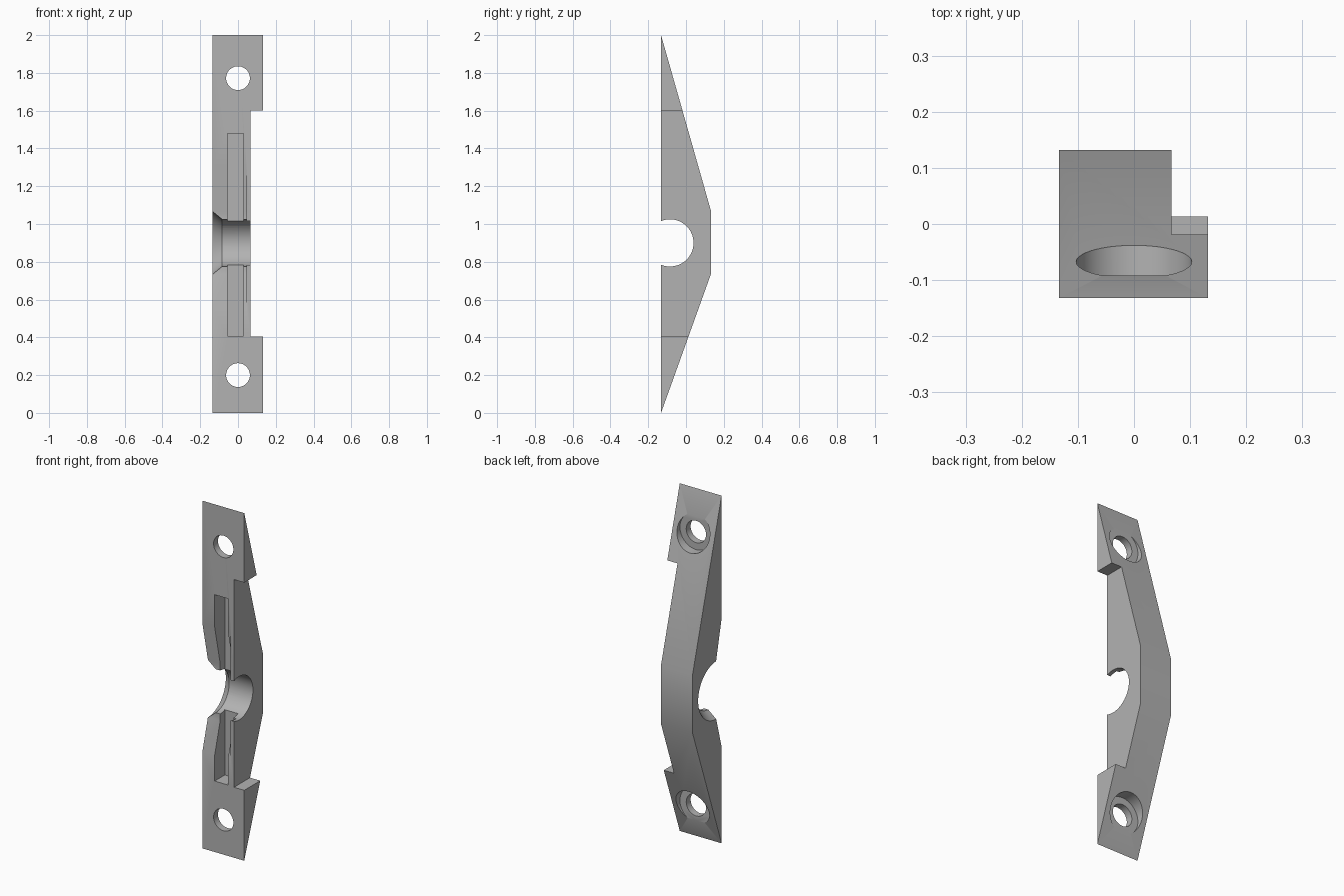
import bpy
import bmesh
import math
from mathutils import Matrix

default = bpy.data.objects.get("Cube")
if default:
    bpy.data.objects.remove(default, do_unlink=True)

grey = bpy.data.materials.new("plain grey")
grey.use_nodes = True
grey.diffuse_color = (0.45, 0.45, 0.45, 1)
grey.node_tree.nodes["Principled BSDF"].inputs["Base Color"].default_value = (0.45, 0.45, 0.45, 1)


def add_object(name, bm):
    bmesh.ops.recalc_face_normals(bm, faces=bm.faces)
    mesh = bpy.data.meshes.new(name)
    bm.to_mesh(mesh)
    bm.free()
    mesh.materials.append(grey)
    obj = bpy.data.objects.new(name, mesh)
    bpy.context.collection.objects.link(obj)
    return obj


def prism(name, profile, x0, x1):
    """Extrude a (y, z) profile along x."""
    bm = bmesh.new()
    face = bm.faces.new([bm.verts.new((x0, y, z)) for y, z in profile])
    ext = bmesh.ops.extrude_face_region(bm, geom=[face])["geom"]
    bmesh.ops.translate(bm, vec=(x1 - x0, 0, 0),
                        verts=[v for v in ext if isinstance(v, bmesh.types.BMVert)])
    return add_object(name, bm)


def box(name, x, y, z):
    return prism(name, [(y[0], z[0]), (y[1], z[0]), (y[1], z[1]), (y[0], z[1])], *x)


def cylinder(name, axis, start, end, centre, r0, r1=None):
    """Cylinder or cone from start to end along x or y."""
    bm = bmesh.new()
    bmesh.ops.create_cone(bm, cap_ends=True, segments=64, radius1=r0,
                          radius2=r0 if r1 is None else r1, depth=end - start)
    mid = (start + end) / 2
    if axis == "x":
        turn = Matrix.Rotation(math.pi / 2, 4, "Y")
        place = (mid, centre[0], centre[1])
    else:
        turn = Matrix.Rotation(-math.pi / 2, 4, "X")
        place = (centre[0], mid, centre[1])
    bmesh.ops.transform(bm, matrix=Matrix.Translation(place) @ turn, verts=bm.verts)
    return add_object(name, bm)


# Tapered bar
bar = prism("bracket_bar", [(-0.132, 0), (0.132, 0.735), (0.132, 1.07), (-0.132, 2)], -0.134, 0.132)

cutters = [
    # Side recess between the two end lugs
    box("side_recess", (0.067, 0.3), (-0.3, 0.3), (0.405, 1.6)),
    # Shallow ramps on the front, leading to the bore
    prism("front_ramp", [(-0.3, 0.557), (-0.132, 0.557), (-0.082, 0.736),
                         (-0.082, 1.066), (-0.132, 1.293), (-0.3, 1.293)], -0.3, 0.045),
    # Long front groove
    box("front_groove", (-0.056, 0.028), (-0.3, -0.04), (0.408, 1.48)),
    # Cross bore with a flared mouth
    cylinder("cross_bore", "x", -0.3, 0.3, (-0.085, 0.9), 0.125),
    cylinder("bore_flare", "x", -0.184, -0.084, (-0.085, 0.9), 0.207, 0.125),
]
# Counterbored screw holes
for z in (0.2, 1.772):
    cutters.append(cylinder("screw_hole", "y", -0.3, 0.3, (0, z), 0.063))
    cutters.append(cylinder("counterbore", "y", -0.092, 0.3, (0, z), 0.103))

for cutter in cutters:
    cutter.hide_render = True
    mod = bar.modifiers.new(cutter.name, "BOOLEAN")
    mod.operation = "DIFFERENCE"
    mod.solver = "EXACT"
    mod.object = cutter

# Bake the cuts and drop the cutters
bpy.context.view_layer.update()
graph = bpy.context.evaluated_depsgraph_get()
final = bpy.data.meshes.new_from_object(bar.evaluated_get(graph))
bar.modifiers.clear()
bar.data = final
for cutter in cutters:
    bpy.data.objects.remove(cutter, do_unlink=True)

bpy.ops.object.select_all(action="DESELECT")
bar.select_set(True)
bpy.context.view_layer.objects.active = bar
bpy.ops.object.shade_smooth_by_angle(angle=math.radians(20))
